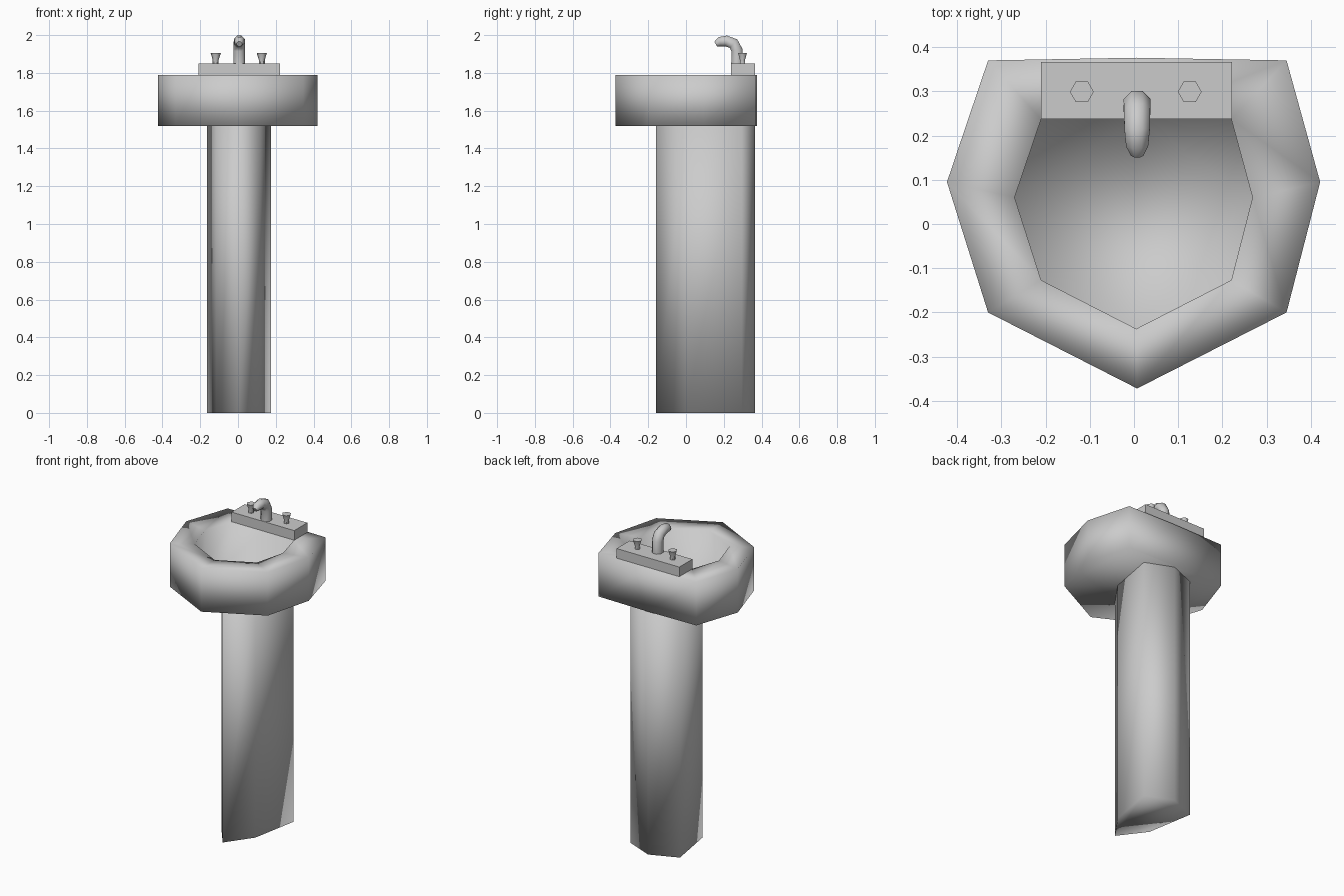
import bpy, bmesh, math
from mathutils import Vector

if "Cube" in bpy.data.objects:
    bpy.data.objects.remove(bpy.data.objects["Cube"])


def finish(name, bm, angle=None):
    bmesh.ops.recalc_face_normals(bm, faces=bm.faces)
    me = bpy.data.meshes.new(name)
    bm.to_mesh(me)
    bm.free()
    ob = bpy.data.objects.new(name, me)
    bpy.context.collection.objects.link(ob)
    for p in me.polygons:
        p.use_smooth = True
    if angle:
        bpy.context.view_layer.objects.active = ob
        ob.select_set(True)
        bpy.ops.object.shade_smooth_by_angle(angle=math.radians(angle))
        ob.select_set(False)
    return ob


def loft(name, rings, angle=None):
    """Skin equal-length rings of points and cap both ends."""
    bm = bmesh.new()
    loops = [[bm.verts.new(p) for p in r] for r in rings]
    for a, b in zip(loops, loops[1:]):
        n = len(a)
        for i in range(n):
            bm.faces.new((a[i], a[(i + 1) % n], b[(i + 1) % n], b[i]))
    bm.faces.new(loops[0][::-1])
    bm.faces.new(loops[-1])
    return finish(name, bm, angle)


def at(outline, z):
    return [(x, y, z) for x, y in outline]


# Basin: outer wall, flat rim, sunken bowl
outer = [(-0.33, 0.37), (-0.423, 0.095), (-0.33, -0.2), (0.007, -0.372),
         (0.345, -0.2), (0.421, 0.095), (0.345, 0.37), (0.005, 0.376)]
inner = [(-0.21, 0.237), (-0.27, 0.06), (-0.21, -0.127), (0.005, -0.237),
         (0.22, -0.127), (0.268, 0.06), (0.22, 0.237), (0.005, 0.237)]
loft("basin", [at(outer, 1.52), at(outer, 1.79), at(inner, 1.79), at(inner, 1.56)])

# Pedestal: six-sided column
column = [(0.006, -0.16), (0.12, 0.0), (0.175, 0.295),
          (0.007, 0.365), (-0.165, 0.295), (-0.115, 0.0)]
loft("pedestal", [at(column, 0.0), at(column, 1.52)])

# Tap plate
plate = [(-0.21, 0.237), (0.222, 0.237), (0.222, 0.366), (-0.21, 0.366)]
loft("tap_plate", [at(plate, 1.79), at(plate, 1.85)], 30)

# Two flared six-sided tap handles
for side, cx in (("left", -0.118), ("right", 0.126)):
    rings = []
    for r, z in ((0.016, 1.848), (0.016, 1.87), (0.027, 1.905)):
        rings.append([(cx + r * math.cos(k * math.pi / 3),
                       0.299 + r * math.sin(k * math.pi / 3), z) for k in range(6)])
    loft(side + "_handle", rings, 60)

# Spout: eight-sided tube swept along a curved path (y, z, radius)
path = [(0.27, 1.848, 0.033), (0.27, 1.92, 0.033), (0.252, 1.955, 0.032),
        (0.213, 1.969, 0.031), (0.178, 1.965, 0.027), (0.157, 1.953, 0.015)]
pts = [Vector((0.007, y, z)) for y, z, r in path]
rings = []
for i, p in enumerate(pts):
    t = (pts[min(i + 1, len(pts) - 1)] - pts[max(i - 1, 0)]).normalized()
    side = Vector((1, 0, 0))
    up = t.cross(side)
    r = path[i][2]
    rings.append([p + r * (side * math.cos((k + 0.5) * math.pi / 4)
                           + up * math.sin((k + 0.5) * math.pi / 4)) for k in range(8)])
loft("spout", rings, 60)
